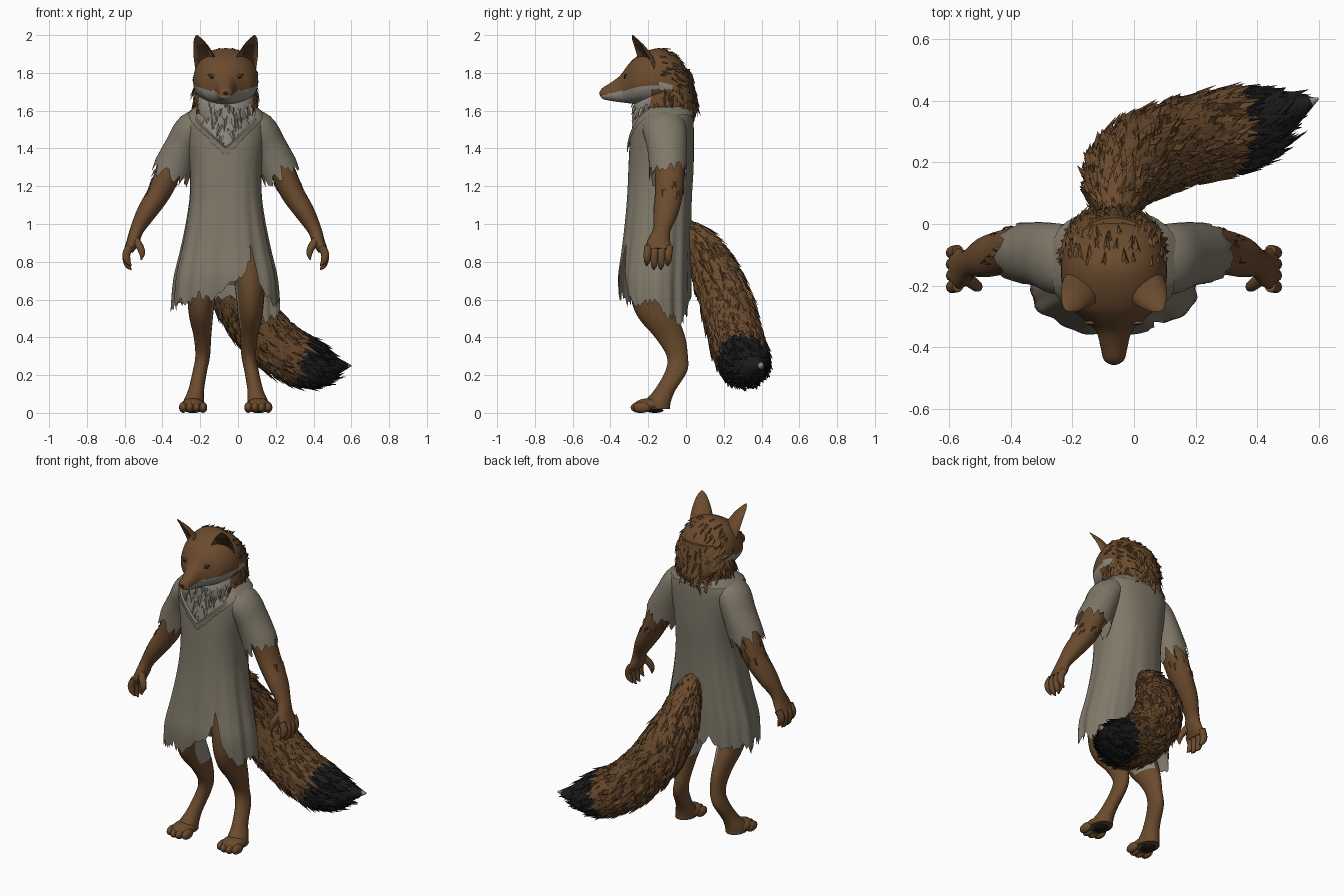
import bpy, bmesh, math, random
from mathutils import Vector, Matrix
from mathutils.bvhtree import BVHTree

random.seed(4)
CX = -0.065  # symmetry line of the body
cube = bpy.data.objects.get("Cube")
if cube:
    bpy.data.objects.remove(cube, do_unlink=True)


def material(name, *rgb):
    m = bpy.data.materials.new(name)
    m.use_nodes = True
    m.diffuse_color = (*rgb, 1)
    m.node_tree.nodes["Principled BSDF"].inputs["Base Color"].default_value = (*rgb, 1)
    return m


BROWN = material("brown fur", 0.146, 0.07, 0.027)
DARK = material("dark brown", 0.06, 0.03, 0.014)
PALE = material("pale fur", 0.29, 0.265, 0.22)
BLACK = material("black fur", 0.012, 0.012, 0.012)
CLOTH = material("worn linen", 0.214, 0.188, 0.141)


def finish(name, bm, mats, rule=None, normals=True, angle=50):
    if normals:
        bmesh.ops.recalc_face_normals(bm, faces=bm.faces)
    bm.normal_update()
    for f in bm.faces:
        f.smooth = True
        if rule:
            f.material_index = int(rule(f.calc_center_median(), f.normal))
    me = bpy.data.meshes.new(name)
    bm.to_mesh(me)
    bm.free()
    for m in mats:
        me.materials.append(m)
    me.set_sharp_from_angle(angle=math.radians(angle))
    ob = bpy.data.objects.new(name, me)
    bpy.context.collection.objects.link(ob)


def smooth(keys, steps):
    """Catmull-Rom resampling of rows of numbers."""
    out = []
    for i in range(len(keys) - 1):
        a, b, c, d = (keys[max(0, min(len(keys) - 1, i + k))] for k in (-1, 0, 1, 2))
        for s in range(steps):
            t = s / steps
            out.append([0.5 * (2 * q + (r - p) * t + (2 * p - 5 * q + 4 * r - w) * t * t
                               + (3 * q - p - 3 * r + w) * t ** 3)
                        for p, q, r, w in zip(a, b, c, d)])
    return out + [list(keys[-1])]


def angles(n):
    return [math.tau * j / n for j in range(n)]


def squared(v, power=.85):
    return math.copysign(abs(v) ** power, v)


def skin_mesh(rings, caps=True):
    bm = bmesh.new()
    vs = [[bm.verts.new(p) for p in r] for r in rings]
    n = len(rings[0])
    for a, b in zip(vs, vs[1:]):
        for j in range(n):
            bm.faces.new((a[j], a[(j + 1) % n], b[(j + 1) % n], b[j]))
    if caps:
        bm.faces.new(vs[0])
        bm.faces.new(vs[-1])
    return bm


def skin(name, rings, mats, rule=None, caps=True):
    finish(name, skin_mesh(rings, caps), mats, rule)


def tube_rings(keys, n=16, steps=4):
    """Rings across a path; keys are x, y, z, radius, depth radius."""
    rows = smooth(keys, steps)
    pts = [Vector(r[:3]) for r in rows]
    rings = []
    for i, r in enumerate(rows):
        t = (pts[min(i + 1, len(pts) - 1)] - pts[max(i - 1, 0)]).normalized()
        u = t.cross(Vector((0, 1, 0))).normalized()
        v = u.cross(t)
        rings.append([pts[i] + u * max(r[3], .002) * math.cos(a) + v * max(r[4], .002) * math.sin(a)
                      for a in angles(n)])
    return rings


def level_rings(keys, n=24, steps=4):
    """Level rings; keys are z, x, y, x radius, y radius."""
    return [[Vector((x + rx * math.cos(a), y + ry * math.sin(a), z)) for a in angles(n)]
            for z, x, y, rx, ry in smooth(keys, steps)]


def tufts(name, rings, count, length, mats, rule=None, keep=None, lift=.2):
    """Scatter ridged, pointed fur locks that follow the rings."""
    bm = bmesh.new()
    n = len(rings[0])
    for _ in range(count):
        i, j = random.randrange(len(rings) - 1), random.randrange(n)
        p, side = rings[i][j], rings[i][(j + 1) % n] - rings[i][j]
        p = p.lerp(rings[i + 1][j], random.random()) + side * random.random()
        flow = (rings[i + 1][j] - rings[i][j]).normalized()
        out = (p - sum(rings[i], Vector()) / n).normalized()
        if keep and not keep(p, out):
            continue
        side = flow.cross(out).normalized()
        out = side.cross(flow)
        s = length * random.uniform(.6, 1.2)
        w = s * .24
        flow = (flow + side * random.uniform(-.25, .25)).normalized()
        l, r, k, tip = (bm.verts.new(q) for q in (
            p - side * w - out * .006, p + side * w - out * .006,
            p + flow * s * .35 + out * s * .11, p + flow * s + out * s * lift * random.random()))
        bm.faces.new((l, k, tip))
        bm.faces.new((k, r, tip))
    finish(name, bm, mats, rule, normals=False, angle=75)


def ball(name, loc, size, mat, rot=0.0):
    bm = bmesh.new()
    mx = Matrix.Translation(loc) @ Matrix.Rotation(rot, 4, "Y") @ Matrix.Diagonal((*size, 1))
    bmesh.ops.create_uvsphere(bm, u_segments=16, v_segments=10, radius=1, matrix=mx)
    finish(name, bm, [mat])


# Head: sections along y with top, bottom and half width
head_keys = [(-.455, 1.703, 1.678, .016), (-.44, 1.722, 1.662, .034), (-.4, 1.747, 1.652, .044),
             (-.35, 1.785, 1.645, .058), (-.31, 1.838, 1.64, .098), (-.27, 1.88, 1.635, .14),
             (-.2, 1.918, 1.63, .168), (-.13, 1.93, 1.62, .172), (-.06, 1.895, 1.61, .16),
             (0, 1.825, 1.6, .135), (.035, 1.73, 1.6, .09)]
head = []
for y, top, low, w in smooth(head_keys, 5):
    mid = low + .42 * (top - low)
    head.append([Vector((CX + w * squared(math.cos(a)), y,
                         mid + math.sin(a) * (top - mid if math.sin(a) > 0 else mid - low)))
                 for a in angles(40)])
head_tree = BVHTree.FromBMesh(skin_mesh(head))
skin("head", head, [BROWN, PALE],
     lambda c, n: c.z < min(1.742, 1.682 + .22 * (c.y + .44)) and (c.y < -.18 or c.z > 1.705 and c.y < -.06))
tufts("head_fur", head, 650, .06, [BROWN],
      keep=lambda p, o: p.y > -.15 and p.z > 1.75 - .5 * (p.y + .17), lift=.1)
ball("nose", (CX, -.449, 1.692), (.018, .01, .013), BLACK)

# Neck ruff and pale bib
neck = level_rings([(1.82, CX, -.08, .13, .1), (1.72, CX, -.1, .158, .14), (1.63, CX, -.11, .165, .165),
                    (1.57, CX, -.12, .155, .158), (1.5, CX, -.13, .12, .145)], 36)
bib = lambda c, n: n.y < -.52
skin("neck", neck, [BROWN, PALE], bib)
tufts("neck_fur", neck, 480, .08, [BROWN], keep=lambda p, o: o.y > -.5 and p.z > 1.6)
tufts("bib_fur", neck, 130, .1, [PALE], keep=lambda p, o: o.y < -.52 and p.z < 1.7, lift=.08)

# Torso under the garment
torso = level_rings([(1.6, CX, -.13, .13, .13), (1.5, CX, -.13, .17, .15), (1.3, CX, -.135, .165, .15),
                     (1, CX, -.14, .17, .15), (.78, CX, -.15, .17, .14), (.68, CX, -.15, .1, .09)], 24)
skin("torso", torso, [BROWN, PALE], bib)
tufts("chest_fur", torso, 240, .09, [PALE], keep=lambda p, o: o.y < -.8 and 1.42 < p.z < 1.58, lift=.08)

# Tunic: open sheet with a V neck, folds and a ragged hem
wall = smooth([(1.64, .135, -.23, .015), (1.6, .185, -.265, .035), (1.54, .222, -.285, .04),
               (1.44, .21, -.297, .042), (1.3, .19, -.305, .04), (1.15, .19, -.312, .03),
               (1, .21, -.325, .025), (.85, .24, -.343, .024), (.7, .272, -.36, .022),
               (.48, .285, -.34, .02)], 8)


def tunic_point(a, z):
    i = next((k for k, r in enumerate(wall) if r[0] <= z), len(wall) - 1)
    hi, lo = wall[max(i - 1, 0)], wall[i]
    t = 0 if hi is lo else max(0, min(1, (hi[0] - z) / (hi[0] - lo[0])))
    w, f, b = (p + (q - p) * t for p, q in zip(hi[1:], lo[1:]))
    fold = 1 + max(0, 1.35 - z) * (.035 * math.sin(9 * a) + .022 * math.sin(17 * a + 1))
    return Vector((CX + w * fold * squared(math.cos(a)),
                   (f + b) / 2 + (b - f) / 2 * fold * squared(math.sin(a)), z))


columns, collar = [], []
for j, a in enumerate(angles(120)):
    c, s = math.cos(a), math.sin(a)
    x = CX + .26 * squared(c)
    top = 1.625 - (.215 * max(0, 1 - abs(c) / .92) if s < 0 else 0)
    hem = .615 + random.uniform(-.03, .02) + .04 * abs((j % 9) / 4.5 - 1) - .06 * abs(c)
    if s < 0:
        hem += .2 * max(0, 1 - abs(x - .08) / (.15 if x < .08 else .07)) + (.07 if abs(x - .08) < .012 else 0)
    elif c > .1:
        hem -= .1 * math.sin(a * 2)
    columns.append([tunic_point(a, top + (hem - top) * k / 26) for k in range(27)])
    out = Vector((c, s, 0))
    collar.append([columns[-1][0], columns[-1][0] + out * .013 - Vector((0, 0, .008)),
                   tunic_point(a, top - .04 - random.uniform(0, .012)) + out * .008])
skin("tunic", [list(r) for r in zip(*columns)], [CLOTH], caps=False)
skin("collar", [list(r) for r in zip(*collar)], [CLOTH], caps=False)

# Ears: crescent sections hollowed toward the front and outer side
ear_keys = [(1.81, .105, -.195, .062, .055), (1.88, .115, -.225, .062, .05), (1.94, .132, -.252, .045, .034),
            (1.98, .147, -.275, .023, .016), (2, .153, -.283, .004, .004)]
for s, side in ((-1, "right"), (1, "left")):
    X = lambda off: CX + s * off
    mirror = lambda keys: [(X(k[0]), *k[1:]) for k in keys]
    turn = Matrix.Rotation(s * .5, 3, "Z")
    ear = [[Vector((X(o), y, z)) + turn @ Vector((rx * math.cos(a), ry * math.sin(a)
                                                  * (1 if math.sin(a) > 0 else -.4), 0))
            for a in angles(24)] for z, o, y, rx, ry in smooth(ear_keys, 5)]
    hollow = turn @ Vector((0, -1, 0))
    skin(side + "_ear", ear, [BROWN, DARK],
         lambda c, n: n.dot(hollow) > .4 and c.z < 1.95 and abs(c.x - X(.122)) < .03)

    # Narrow eye and brow resting on the face
    for part, off, z, size in (("eye", .07, 1.774, (.02, .005, .0035)), ("brow", .068, 1.786, (.03, .006, .006))):
        hit = head_tree.ray_cast(Vector((X(off), -1, z)), Vector((0, 1, 0)))[0]
        ball(f"{side}_{part}", hit, size, BLACK if part == "eye" else BROWN, -s * .2)

    # Arm with flattened palm
    arm = tube_rings(mirror([(.17, -.11, 1.5, .07, .08), (.285, -.088, 1.31, .068, .08),
                             (.35, -.09, 1.17, .062, .074), (.42, -.108, 1.06, .052, .066),
                             (.47, -.128, .97, .037, .046), (.492, -.143, .905, .033, .062),
                             (.515, -.145, .86, .026, .068)]))
    skin(side + "_arm", arm, [BROWN])
    tufts(side + "_arm_fur", arm, 220, .06, [BROWN], keep=lambda p, o: 1.17 < p.z < 1.33 and o.y > -.5, lift=.12)
    for k in range(4):
        y = -.2 + k * .037
        drop = .02 * (k in (1, 2))
        skin(f"{side}_finger_{k + 1}", tube_rings(mirror([
            (.508, y, .88, .021, .022), (.526, y - .004, .84, .021, .021),
            (.52, y - .006, .805 - drop, .017, .017), (.5, y - .008, .778 - drop, .003, .003)]), 10), [BROWN])
    skin(side + "_thumb", tube_rings(mirror([(.485, -.17, .92, .024, .024), (.455, -.195, .88, .02, .02),
                                             (.443, -.205, .845, .016, .016), (.447, -.21, .81, .003, .003)]), 10), [BROWN])

    # Ragged sleeve
    sleeve = tube_rings(mirror([(.09, -.125, 1.56, .055, .1), (.175, -.115, 1.51, .086, .115),
                                (.232, -.1, 1.41, .09, .106), (.275, -.095, 1.31, .102, .1)]), 40, 5)
    fall = Vector((s * .35, 0, -1))
    sleeve.append([p + fall * random.uniform(0, .085) for p in sleeve[-1]])
    skin(side + "_sleeve", sleeve, [CLOTH], caps=False)

    # Leg bending back to a raised heel, pale on the inner thigh
    leg = level_rings([(.88, X(.1), -.16, .09, .11), (.72, X(.125), -.18, .085, .115),
                       (.6, X(.13), -.185, .073, .105), (.5, X(.13), -.145, .062, .105),
                       (.4, X(.123), -.084, .046, .08), (.3, X(.122), -.046, .039, .056),
                       (.22, X(.137), -.052, .038, .058), (.12, X(.157), -.112, .042, .056),
                       (.06, X(.17), -.15, .055, .07), (.02, X(.173), -.16, .058, .075)])
    skin(side + "_leg", leg, [BROWN, PALE],
         lambda c, n: n.x * s < -.35 and .45 < c.z < .8 and n.y > -.35)
    ball(side + "_foot", (X(.173), -.19, .042), (.065, .085, .036), BROWN)
    ball(side + "_sole_pad", (X(.173), -.165, .013), (.044, .046, .013), BLACK)
    for k in range(4):
        off, y = .12 + k * .035, -.232 - .014 * (k in (1, 2))
        ball(f"{side}_toe_{k + 1}", (X(off), y, .029), (.022, .047, .029), BROWN)

# Bushy tail sweeping to the left with a black end and pale point
tail = tube_rings([(x, y, z, r, r) for x, y, z, r in (
    (-.06, .0, 1.0, .03), (-.06, .075, .9, .075), (-.045, .15, .755, .115), (.015, .21, .595, .135),
    (.11, .25, .455, .138), (.22, .28, .345, .138), (.34, .308, .275, .132), (.43, .338, .25, .103),
    (.51, .37, .248, .055), (.6, .408, .25, .003))], 28, 6)
tail_rule = lambda c, n: (2 if c.x > .578 else 1) if c.x - .3 * (c.z - .27) > .342 else 0
skin("tail", tail, [BROWN, BLACK, PALE], tail_rule)
tufts("tail_fur", tail, 1500, .105, [BROWN, BLACK, PALE], tail_rule,
      keep=lambda p, o: p.x < .47, lift=.17)
